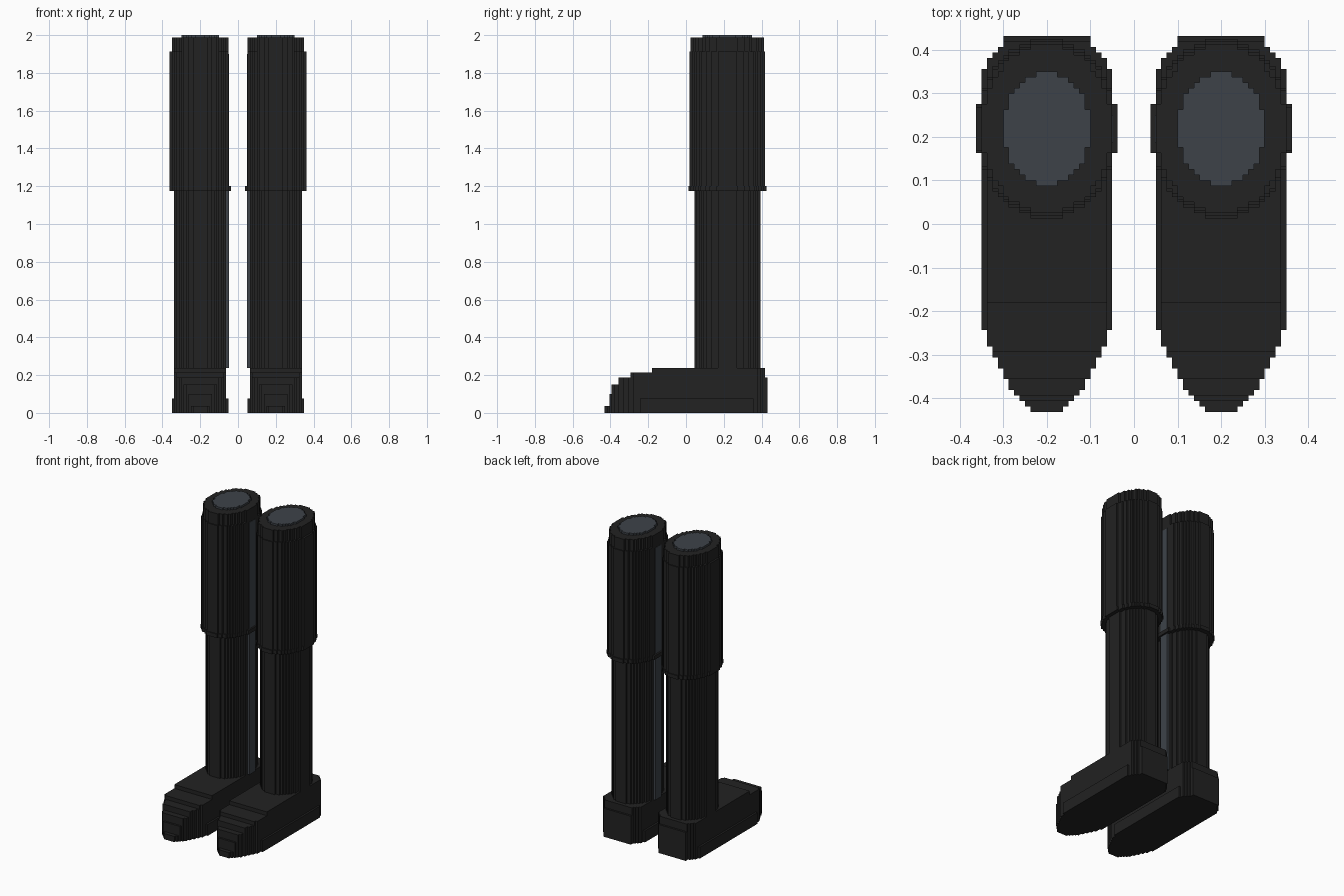
import bpy, bmesh, math

if "Cube" in bpy.data.objects:
    bpy.data.objects.remove(bpy.data.objects["Cube"])

V = 0.0125          # block size of the stepped style
CX, CY = 0.2, 0.21875   # centre of the right leg


def material(name, rgb):
    m = bpy.data.materials.new(name)
    m.diffuse_color = (*rgb, 1)
    m.use_nodes = True
    m.node_tree.nodes["Principled BSDF"].inputs["Base Color"].default_value = m.diffuse_color
    return m


BLACK = material("black leather", (0.0160, 0.0160, 0.0160))
GREY = material("slate grey", (0.047, 0.055, 0.066))


def slab(bm, y0, y1, z0, z1, half, xmin=0.0):
    """Stepped outline: one block row per y step, half(y) wide, extruded in z."""
    n = max(1, round((y1 - y0) / V))
    left, right = [], []
    for i in range(n):
        a, b = y0 + i * V, y0 + (i + 1) * V
        w = max(V, round(half((a + b) / 2) / V) * V)
        l, r = max(CX - w, xmin), CX + w
        for side, x in ((left, l), (right, r)):
            if side and abs(side[-1][0] - x) < 1e-6:
                side[-1] = (x, b)       # merge equal rows into one face
            else:
                side += [(x, a), (x, b)]
    outline = right + left[::-1]
    low = [bm.verts.new((x, y, z0)) for x, y in outline]
    top = [bm.verts.new((x, y, z1)) for x, y in outline]
    bm.faces.new(low[::-1])
    bm.faces.new(top)
    for i in range(len(low)):
        j = (i + 1) % len(low)
        bm.faces.new((low[i], low[j], top[j], top[i]))


def ellipse(a, b):
    return lambda y: a * math.sqrt(max(0, 1 - ((y - CY) / b) ** 2))


def part(name, mat, slabs):
    """Build the right-hand part and mirror it to the left boot."""
    bm = bmesh.new()
    for s in slabs:
        slab(bm, *s)
    bmesh.ops.recalc_face_normals(bm, faces=bm.faces)
    me = bpy.data.meshes.new(name)
    bm.to_mesh(me)
    bm.free()
    me.materials.append(mat)
    ob = bpy.data.objects.new(name, me)
    bpy.context.collection.objects.link(ob)
    mod = ob.modifiers.new("mirror", 'MIRROR')
    mod.use_mirror_merge = False


def tube(a, b, z0, z1, xmin=0.0):
    return (CY - b, CY + b, z0, z1, ellipse(a, b), xmin)


def foot_plan(w):
    """Foot outline: tapered toe, full middle, rounded heel."""
    def half(y):
        if y < -0.23:
            return min(w, 0.15 * math.sqrt(max(0.05, 1 - (-0.23 - y) / 0.21)))
        if y > 0.33:
            return min(w, 0.15 * (1 - 0.4 * ((y - 0.33) / 0.1) ** 1.5))
        return w
    return half


# Foot: layers stepping back towards the instep
B = 0.43125
part("sole", BLACK, [(-B, B, 0, 0.0375, foot_plan(0.15)),
                     (-B + 2 * V, B, 0.0375, 0.075, foot_plan(0.15))])
part("foot", BLACK, [(-B + d * V, B - h * V, z0, z1, foot_plan(w))
                     for d, h, z0, z1, w in ((2, 0, 0.075, 0.1, 0.1375),
                                             (3, 0, 0.1, 0.15, 0.1375),
                                             (6, 0, 0.15, 0.1875, 0.1375),
                                             (11, 1, 0.1875, 0.2125, 0.1375),
                                             (20, 1, 0.2125, 0.2375, 0.1375))])

# Leg: shaft, band, wide upper cuff and its slightly narrower rim
part("shaft", BLACK, [tube(0.1375, 0.175, 0.2375, 1.175)])
part("cuff_band", BLACK, [tube(0.1625, 0.2 + V / 2, 1.175, 1.2)])
part("cuff", BLACK, [tube(0.1625, 0.2, 1.2, 1.9125, 0.05),
                     tube(0.15, 0.2 - V / 2, 1.9125, 1.9875)])

# Grey lining shown in the opening
part("lining", GREY, [tube(0.1, 0.13125, 1.9875, 2.0)])


# Zip along the inner side of the leg
def zip_box(z0, z1):
    bm_half = lambda y: 0.15
    return (CY - 2.5 * V, CY + 2.5 * V, z0, z1, bm_half, 0.0485)


def zip_part():
    bm = bmesh.new()
    for z0, z1 in ((0.2375, 1.175), (1.2, 1.9)):
        m = bmesh.ops.create_cube(bm, size=1)["verts"]
        bmesh.ops.scale(bm, verts=m, vec=(0.016, 5 * V, z1 - z0))
        bmesh.ops.translate(bm, verts=m, vec=(0.0565, CY, (z0 + z1) / 2))
    me = bpy.data.meshes.new("zip")
    bm.to_mesh(me)
    bm.free()
    me.materials.append(GREY)
    ob = bpy.data.objects.new("zip", me)
    bpy.context.collection.objects.link(ob)
    ob.modifiers.new("mirror", 'MIRROR').use_mirror_merge = False


zip_part()
